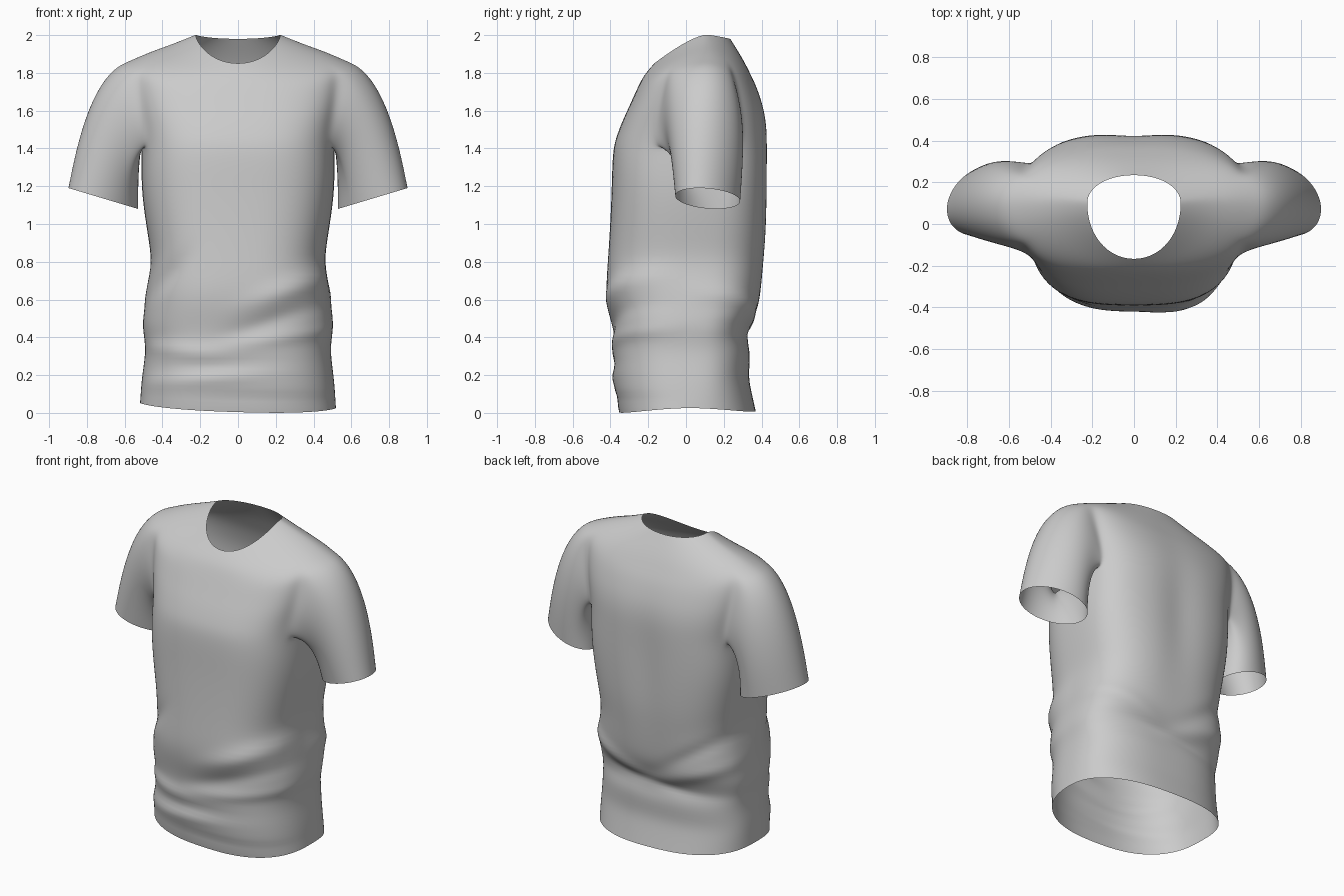
import bpy, bmesh, math

if "Cube" in bpy.data.objects:
    bpy.data.objects.remove(bpy.data.objects["Cube"])

N = 40                       # points around the torso
SPAN = 3                     # half width of an armhole, in columns

# Torso rings: side height, half width, side y, front y, front z, back y, back z, squareness
rings = [(.04, .52, .02, -.355, .004, .37, .01, .8)]
for z, w, yf, yb in [(.12, .515, -.38, .345), (.2, .508, -.385, .33), (.32, .49, -.39, .345),
                     (.4, .498, -.385, .315), (.47, .508, -.395, .345), (.56, .495, -.415, .385),
                     (.66, .487, -.425, .40), (.8, .455, -.415, .415), (.95, .48, -.405, .43),
                     (1.15, .51, -.395, .435), (1.3, .513, -.392, .435)]:
    rings.append((z, w, .03 + .04 * z, yf, z, yb, z, .8 - .1 * z))
ARM_LOW = len(rings)         # armhole starts at the next ring
rings += [(1.42, .51, .09, -.385, 1.41, .435, 1.42, .68),
          (1.53, .525, .10, -.363, 1.48, .432, 1.51, .70),
          (1.63, .545, .10, -.335, 1.55, .42, 1.59, .72),
          (1.72, .56, .10, -.307, 1.61, .40, 1.66, .74),
          (1.80, .57, .10, -.28, 1.67, .375, 1.73, .76),
          (1.868, .57, .10, -.255, 1.725, .345, 1.79, .80),
          (1.912, .47, .105, -.23, 1.775, .315, 1.85, .85),
          (1.953, .35, .11, -.20, 1.815, .28, 1.91, .92),
          (2.003, .225, .10, -.168, 1.85, .235, 1.98, .97)]
ARM_TOP = ARM_LOW + 5


def signed_pow(v, p):
    return math.copysign(abs(v) ** p, v)


def ring_point(ring, j):
    zs, w, ys, yf, zf, yb, zb, p = ring
    a = 2 * math.pi * j / N
    c, s = math.cos(a), math.sin(a)
    c, s = (0 if abs(c) < 1e-6 else c), (0 if abs(s) < 1e-6 else s)
    y_end, z_end = (yb, zb) if s > 0 else (yf, zf)
    return (w * signed_pow(c, p), ys + (y_end - ys) * abs(s) ** p,
            zs + (z_end - zs) * abs(s) ** 1.3)


bm = bmesh.new()
grid = [[bm.verts.new(ring_point(r, j)) for j in range(N)] for r in rings]

# Torso faces, leaving out the two armholes
for i in range(len(rings) - 1):
    for j in range(N):
        from_side = min(abs(j + .5 - c) for c in (0, N / 2, N))
        if ARM_LOW <= i < ARM_TOP and from_side < SPAN:
            continue
        k = (j + 1) % N
        bm.faces.new((grid[i][j], grid[i][k], grid[i + 1][k], grid[i + 1][j]))


# Sleeves: curved loft from each armhole edge to the slanted cuff
def ellipse(phi, side, cx, cz, ux, uz, cy, ry, skew):
    c = math.cos(phi)
    return (side * (cx + ux * c), cy - ry * math.sin(phi) - skew * c, cz + uz * c)


loop = [(ARM_TOP, j) for j in range(0, -SPAN, -1)]
loop += [(i, -SPAN) for i in range(ARM_TOP, ARM_LOW, -1)]
loop += [(ARM_LOW, j) for j in range(-SPAN, SPAN)]
loop += [(i, SPAN) for i in range(ARM_LOW, ARM_TOP)]
loop += [(ARM_TOP, j) for j in range(SPAN, 0, -1)]
STEPS = 7
for side in (1, -1):
    prev = [grid[i][j % N if side > 0 else (N // 2 - j) % N] for i, j in loop]
    start = [v.co.copy() for v in prev]
    for step in range(1, STEPS + 1):
        t = step / STEPS
        ring = []
        for n, p in enumerate(start):
            phi = 2 * math.pi * n / len(loop)
            mid = ellipse(phi, side, .66, 1.565, .13, .255, .11, .215, .01)
            cuff = ellipse(phi, side, .713, 1.135, .187, .056, .115, .168, .045)
            ring.append(bm.verts.new([(1 - t) ** 2 * p[a] + 2 * t * (1 - t) * mid[a]
                                      + t * t * cuff[a] for a in range(3)]))
        for n in range(len(ring)):
            m = (n + 1) % len(ring)
            bm.faces.new((prev[n], prev[m], ring[m], ring[n]))
        prev = ring

bmesh.ops.delete(bm, geom=[v for v in bm.verts if not v.link_faces], context='VERTS')
bmesh.ops.recalc_face_normals(bm, faces=bm.faces)
mesh = bpy.data.meshes.new("tshirt")
bm.to_mesh(mesh)
bm.free()
shirt = bpy.data.objects.new("tshirt", mesh)
bpy.context.collection.objects.link(shirt)
bpy.context.view_layer.objects.active = shirt
shirt.select_set(True)
sub = shirt.modifiers.new("smooth", 'SUBSURF')
sub.levels = sub.render_levels = 2
bpy.ops.object.modifier_apply(modifier=sub.name)

# Cloth folds: face (-1 front, 1 back), x, z, length, width, slope, height
folds = [(-1, .28, .66, .22, .06, .35, .02), (-1, .22, .50, .25, .05, .3, -.014),
         (-1, .25, .40, .3, .04, .15, .012), (-1, -.3, .33, .2, .04, -.1, .011),
         (-1, -.1, .25, .3, .04, .05, -.01), (-1, -.15, .18, .3, .04, .08, .01),
         (-1, -.4, .7, .12, .06, .9, -.015), (-1, .1, .08, .4, .03, .0, -.006),
         (1, .3, .55, .25, .05, .4, .016), (1, -.25, .52, .25, .05, -.35, .016),
         (1, .05, .43, .35, .03, .1, -.01), (1, -.3, .68, .2, .05, -.6, -.012)]
for v in shirt.data.vertices:
    x, y, z = v.co
    if abs(x) > .56 or (abs(x) > .5 and z > 1.0):
        continue
    d = 0
    for face, fx, fz, length, width, slope, height in folds:
        near = min(1, max(0, face * y * 5))
        d += near * height * math.exp(-((x - fx) / length) ** 2
                                      - ((z - fz - slope * (x - fx)) / width) ** 2)
    # soft vertical drape down the back
    if y > .1:
        d -= .015 * min(1, (y - .1) * 5) * math.exp(-(x / .12) ** 2 - ((z - 1.2) / .4) ** 2)
    r = math.hypot(x, y) or 1
    v.co.x += d * x / r
    v.co.y += d * y / r
    # hem hangs slightly lower on one side
    v.co.z = max(0, z - .03 * x * max(0, 1 - z / .3))

bpy.ops.object.shade_smooth()
